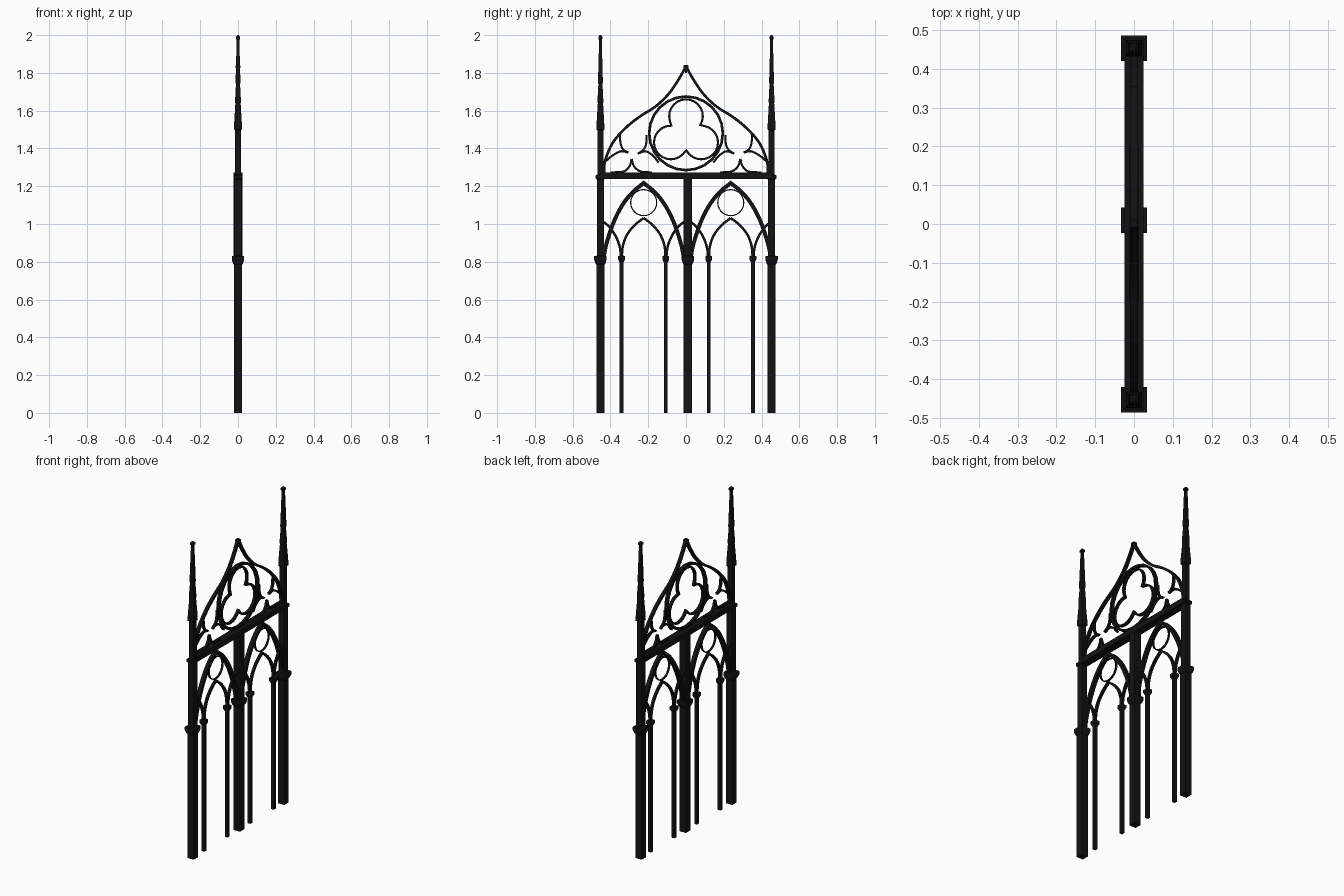
import bpy, bmesh
from math import sin, cos, pi, radians
from mathutils import Vector

if "Cube" in bpy.data.objects:
    bpy.data.objects.remove(bpy.data.objects["Cube"])

black = bpy.data.materials.new("black_iron")
black.diffuse_color = (0.006, 0.006, 0.007, 1)
black.use_nodes = True
black.node_tree.nodes["Principled BSDF"].inputs["Base Color"].default_value = black.diffuse_color


def finish(name, bm):
    bmesh.ops.recalc_face_normals(bm, faces=bm.faces)
    me = bpy.data.meshes.new(name)
    bm.to_mesh(me)
    bm.free()
    me.materials.append(black)
    ob = bpy.data.objects.new(name, me)
    bpy.context.collection.objects.link(ob)
    return ob


def post(name, y, profile):
    """Square post lofted through (half width, z) sections."""
    bm = bmesh.new()
    rings = [[bm.verts.new((sx * w, y + sy * w, z))
              for sx, sy in ((-1, -1), (1, -1), (1, 1), (-1, 1))] for w, z in profile]
    for a, b in zip(rings, rings[1:]):
        for i in range(4):
            j = (i + 1) % 4
            bm.faces.new((a[i], a[j], b[j], b[i]))
    bm.faces.new(rings[0])
    bm.faces.new(rings[-1])
    return finish(name, bm)


def smooth(pts, n=4):
    """Catmull-Rom curve through a few points."""
    p = [Vector(q) for q in pts]
    p = [2 * p[0] - p[1]] + p + [2 * p[-1] - p[-2]]
    out = []
    for a, b, c, d in zip(p, p[1:], p[2:], p[3:]):
        for k in range(n):
            t = k / n
            out.append(0.5 * (2 * b + (c - a) * t + (2 * a - 5 * b + 4 * c - d) * t * t
                              + (3 * b - a - 3 * c + d) * t ** 3))
    return out + [p[-2]]


def rib(name, pts, width, depth, closed=False):
    """Rectangular bar swept along (y, z) points."""
    bm = bmesh.new()
    p = [Vector(q) for q in pts]
    n = len(p)
    rings = []
    for i in range(n):
        prev = p[i - 1] if i or closed else p[i]
        nxt = p[(i + 1) % n] if i < n - 1 or closed else p[i]
        d1, d2 = (p[i] - prev), (nxt - p[i])
        d1 = d1.normalized() if d1.length else d2.normalized()
        d2 = d2.normalized() if d2.length else d1
        t = (d1 + d2).normalized()
        nrm = Vector((-t.y, t.x)) * (width / 2 / max(0.6, t.dot(d1)))
        a, b = p[i] + nrm, p[i] - nrm
        rings.append([bm.verts.new(v) for v in (
            (-depth / 2, a.x, a.y), (depth / 2, a.x, a.y),
            (depth / 2, b.x, b.y), (-depth / 2, b.x, b.y))])
    for i in range(n if closed else n - 1):
        a, b = rings[i], rings[(i + 1) % n]
        for k in range(4):
            j = (k + 1) % 4
            bm.faces.new((a[k], a[j], b[j], b[k]))
    if not closed:
        bm.faces.new(rings[0])
        bm.faces.new(rings[-1])
    return finish(name, bm)


def arc(cy, cz, r, a0, a1, n):
    return [(cy + r * cos(radians(a0 + (a1 - a0) * i / n)),
             cz + r * sin(radians(a0 + (a1 - a0) * i / n))) for i in range(n + 1)]


def mirrored(pts, s, cy=0):
    return [(cy + s * y, z) for y, z in pts]


# Outer posts with capitals and stepped pinnacles
capital = [(.022, 0), (.022, .785), (.026, .79), (.033, .81), (.033, .83), (.019, .832)]
pinnacle = [(.019, 1.235), (.025, 1.24), (.025, 1.258), (.015, 1.262), (.015, 1.495),
            (.021, 1.5), (.02, 1.54), (.014, 1.64), (.016, 1.645), (.011, 1.74),
            (.013, 1.75), (.007, 1.975), (.011, 1.98), (.011, 1.99), (.004, 2.0)]
for side, y in (("left", -.453), ("right", .453)):
    post("outer_post_" + side, y, capital + pinnacle)

# Centre post and crossbeam
post("centre_post", .01, capital[:-1] + [(.023, .832), (.023, 1.25)])
rib("crossbeam", [(-.455, 1.256), (.455, 1.256)], .034, .05)

# Two bays: slim mullions, big pointed arch, small lancet ribs, ring
big = [(-.213, .82), (-.196, .90), (-.159, 1.01), (-.113, 1.10), (-.06, 1.167), (0, 1.217)]
lancet = [(-.116, .82), (-.111, .88), (-.09, .94), (-.05, .992), (0, 1.032)]
half = [(-.119, .82), (-.127, .88), (-.148, .935), (-.182, .985), (-.222, 1.018)]
for bay, cy in (("left", -.224), ("right", .237)):
    for s in (1, -1):
        post("mullion_" + bay, cy - s * .117,
             [(.01, 0), (.01, .795), (.018, .812), (.018, .83), (.008, .833)])
        rib("lancet_rib_" + bay, smooth(mirrored(lancet, s, cy)), .013, .016)
        rib("half_lancet_rib_" + bay, smooth(mirrored(half, s, cy)), .013, .016)
    rib("big_arch_" + bay, smooth(big)[:-1] and
        [(y + cy, z) for y, z in smooth(big)] + [(cy - y, z) for y, z in smooth(big)[-2::-1]],
        .021, .024)
    rib("bay_ring_" + bay, arc(cy, 1.113, .069, 0, 360, 28)[:-1], .006, .012, True)

# Rose ring with trefoil
rib("rose_ring", arc(0, 1.48, .195, 0, 360, 24)[:-1], .014, .022, True)
trefoil = []
for k in range(3):
    a = 90 + 120 * k
    cy, cz = .093 * cos(radians(a)), 1.478 + .093 * sin(radians(a))
    trefoil += arc(cy, cz, .089, a - 122, a + 122, 16)[:-1]
rib("trefoil", trefoil, .011, .018, True)

# Ogee gable, spandrel cusps, mirrored left and right
ogee = [(-.435, 1.265), (-.428, 1.335), (-.388, 1.43), (-.318, 1.51), (-.243, 1.57),
        (-.164, 1.62), (-.095, 1.685), (-.042, 1.76), (0, 1.835)]
cusps = [
    [(-.35, 1.485), (-.347, 1.43), (-.333, 1.395), (-.305, 1.378)],
    [(-.305, 1.378), (-.345, 1.385), (-.39, 1.362), (-.428, 1.33)],
    [(-.288, 1.345), (-.298, 1.308), (-.33, 1.278), (-.40, 1.273)],
    [(-.288, 1.345), (-.275, 1.305), (-.24, 1.278), (-.18, 1.273)],
    [(-.209, 1.472), (-.211, 1.425), (-.226, 1.392), (-.256, 1.372)],
    [(-.256, 1.372), (-.215, 1.385), (-.175, 1.362), (-.145, 1.325)],
]
for side, s in (("left", 1), ("right", -1)):
    rib("ogee_" + side, smooth(mirrored(ogee, s)), .014, .02)
    for c in cusps:
        rib("cusp_" + side, smooth(mirrored(c, s)), .011, .016)

# Gable finial
post("finial", 0, [(.006, 1.8), (.006, 1.822), (.012, 1.826), (.012, 1.838), (.008, 1.843)])
